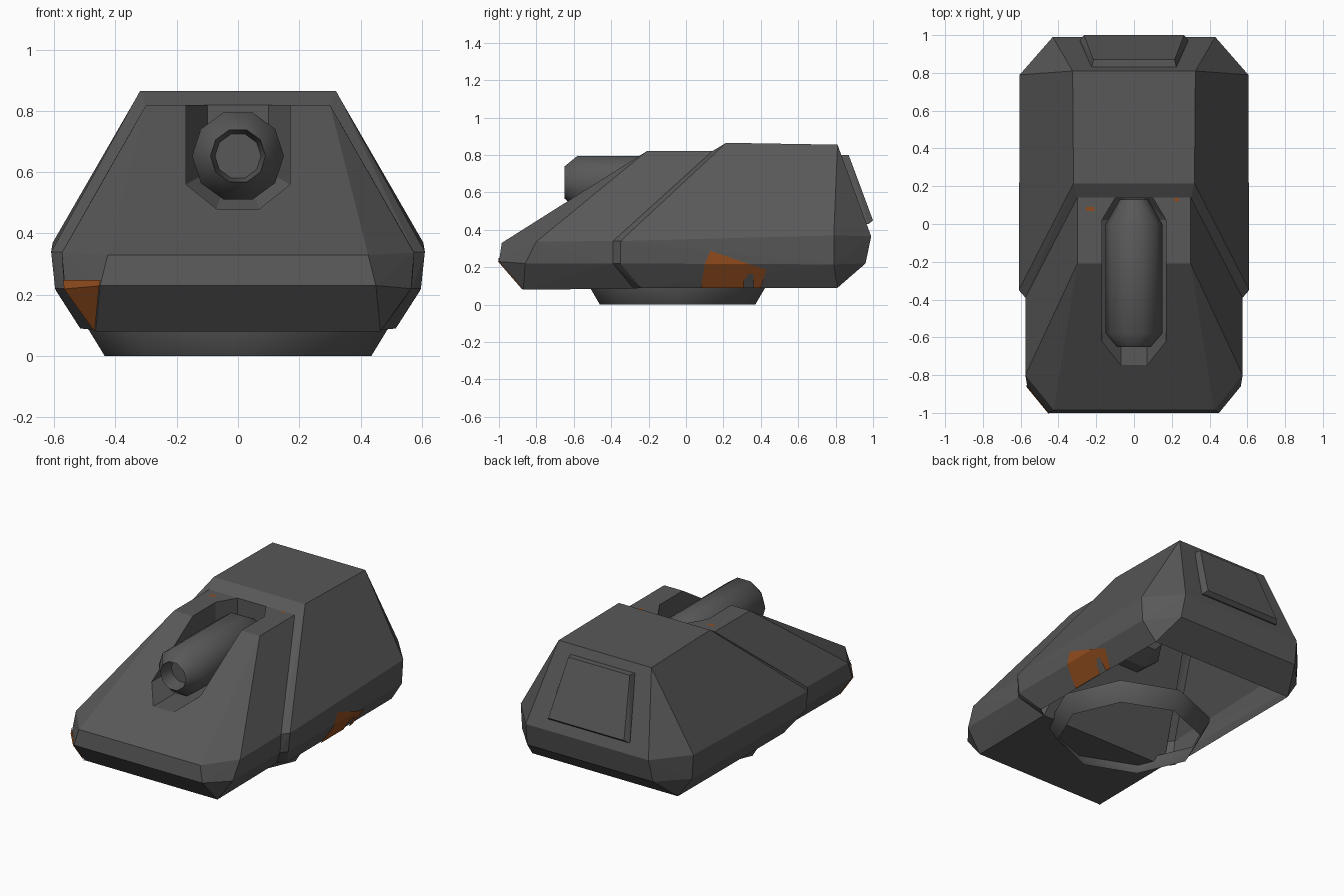
import bpy, bmesh, math
from mathutils import Vector

if "Cube" in bpy.data.objects:
    bpy.data.objects.remove(bpy.data.objects["Cube"])


def material(name, rgb):
    m = bpy.data.materials.new(name)
    m.diffuse_color = (*rgb, 1)
    m.use_nodes = True
    m.node_tree.nodes["Principled BSDF"].inputs["Base Color"].default_value = m.diffuse_color
    return m


GREY = material("dark_grey", (0.098, 0.098, 0.098))
ORANGE = material("burnt_orange", (0.29, 0.075, 0.013))


def finish(bm, name, mat, smooth=None):
    me = bpy.data.meshes.new(name)
    bm.to_mesh(me)
    bm.free()
    me.materials.append(mat)
    ob = bpy.data.objects.new(name, me)
    bpy.context.collection.objects.link(ob)
    bpy.ops.object.select_all(action='DESELECT')
    ob.select_set(True)
    bpy.context.view_layer.objects.active = ob
    if smooth:
        bpy.ops.object.shade_smooth_by_angle(angle=math.radians(smooth))
    return ob


def mirrored_hull(name, points):
    """Convex faceted block from right-side points mirrored over x = 0."""
    bm = bmesh.new()
    for x, y, z in points:
        bm.verts.new((x, y, z))
        bm.verts.new((-x, y, z))
    bmesh.ops.convex_hull(bm, input=bm.verts[:])
    bmesh.ops.dissolve_limit(bm, angle_limit=math.radians(1),
                             verts=bm.verts[:], edges=bm.edges[:])
    bmesh.ops.recalc_face_normals(bm, faces=bm.faces[:])
    return finish(bm, name, GREY)


def lathe(name, profile, sides, place, caps, smooth):
    """Rings of (radius, distance) joined into a turned part."""
    bm = bmesh.new()
    rings = []
    for r, t in profile:
        rings.append([bm.verts.new(place(r * math.cos(a), r * math.sin(a), t))
                      for a in (2 * math.pi * i / sides for i in range(sides))])
    for a, b in zip(rings, rings[1:]):
        for i in range(sides):
            j = (i + 1) % sides
            bm.faces.new((a[i], a[j], b[j], b[i]))
    if caps:
        bm.faces.new(rings[0])
        bm.faces.new(rings[-1])
    bmesh.ops.recalc_face_normals(bm, faces=bm.faces[:])
    return finish(bm, name, GREY, smooth)


def paint(name, polys, outward):
    """Thin painted patch lying just above a surface."""
    bm = bmesh.new()
    for poly in polys:
        f = bm.faces.new([bm.verts.new(Vector(p) + Vector(outward)) for p in poly])
        f.normal_update()
        if f.normal.dot(Vector(outward)) < 0:
            f.normal_flip()
    finish(bm, name, ORANGE)


# Front hull wedge
front = mirrored_hull("front_hull", [
    (.30, -.21, .82), (.30, .14, .82),
    (.425, -.985, .33), (.575, -.80, .337), (.575, -.39, .34),
    (.45, -1.0, .23), (.565, -.86, .22), (.568, -.39, .22),
    (.465, -.87, .08), (.465, -.28, .085)])

# Rear hull, with a bevelled lip facing the wedge
rear = mirrored_hull("rear_hull", [
    (.32, .215, .865), (.325, .81, .855), (.30, .14, .82),
    (.61, -.35, .34), (.605, .79, .37), (.43, .99, .365), (.575, -.39, .34),
    (.597, -.35, .22), (.595, .79, .215), (.44, .96, .22), (.568, -.39, .22),
    (.515, -.24, .09), (.51, .81, .09), (.465, -.28, .085)])

# Gun slot, cut from both hulls
u_shape = [(.17, 1.0), (.17, .56), (.07, .48)]
slot = mirrored_hull("slot_cutter",
                     [(x, y, z) for x, z in u_shape for y in (-1.3, .02)]
                     + [(.10, .138, 1.0), (.10, .138, .60), (.05, .138, .54)])
slot.hide_render = True
for ob in (front, rear):
    bpy.context.view_layer.objects.active = ob
    mod = ob.modifiers.new("slot", 'BOOLEAN')
    mod.operation = 'DIFFERENCE'
    mod.solver = 'EXACT'
    mod.object = slot
    bpy.ops.object.modifier_apply(modifier=mod.name)
bpy.data.objects.remove(slot)

# Open underside of the rear hull
bm = bmesh.new()
bm.from_mesh(rear.data)
under = [f for f in bm.faces if f.normal.z < -.9 and f.calc_center_median().z < .12]
bmesh.ops.delete(bm, geom=under, context='FACES')
bm.to_mesh(rear.data)
bm.free()

# Gun barrel with hollow muzzle
lathe("gun_barrel",
      [(.075, -.56), (.09, -.65), (.15, -.58), (.15, 0), (.075, .13)],
      10, lambda u, v, t: (u, t, .653 + v), True, 40)

# Turning ring underneath, open tube
lathe("base_ring", [(.435, 0), (.49, .09), (.49, .12)],
      8, lambda u, v, t: (u, v * .955 - .045, t), False, 50)

# Rear hatch plate
mirrored_hull("rear_hatch", [
    (.215, .87, .80), (.265, 1.0, .45),
    (.225, .825, .80), (.285, .955, .43), (.285, .975, .43)])


# Orange patch on the right flank, folded over the lower edge
def side(y, z):
    x = .596 + (z - .22) * .07 if z > .22 else .515 + (z - .09) * .63
    return (x, y, z)


flank = [[(.10, .218), (.13, .29), (.34, .218)],
         [(.10, .218), (.08, .09), (.24, .09), (.24, .218)],
         [(.24, .09), (.31, .09), (.31, .14), (.24, .14)],
         [(.24, .14), (.32, .14), (.33, .165), (.33, .218), (.24, .218)],
         [(.33, .165), (.36, .165), (.36, .212), (.33, .218)],
         [(.36, .09), (.40, .09), (.43, .19), (.36, .212)]]
paint("flank_paint", [[side(*p) for p in poly] for poly in flank], (.006, 0, -.002))

# Orange paint on the left front corner
a, b, c = (-.45, -1.0, .23), (-.565, -.86, .22), (-.465, -.87, .08)
a2 = Vector(a).lerp(Vector((-.425, -.985, .33)), .2)
b2 = Vector(b).lerp(Vector((-.575, -.80, .337)), .25)
paint("corner_paint", [[a, b, c], [a, a2, b2, b]], (-.003, -.004, -.001))

# Small paint chips on the roof
paint("roof_chips", [[(x, y, .82), (x + w, y, .82), (x + w, y + .02, .82), (x, y + .02, .82)]
                     for x, y, w in ((-.255, .07, .045), (.215, .118, .022))], (0, 0, .002))
